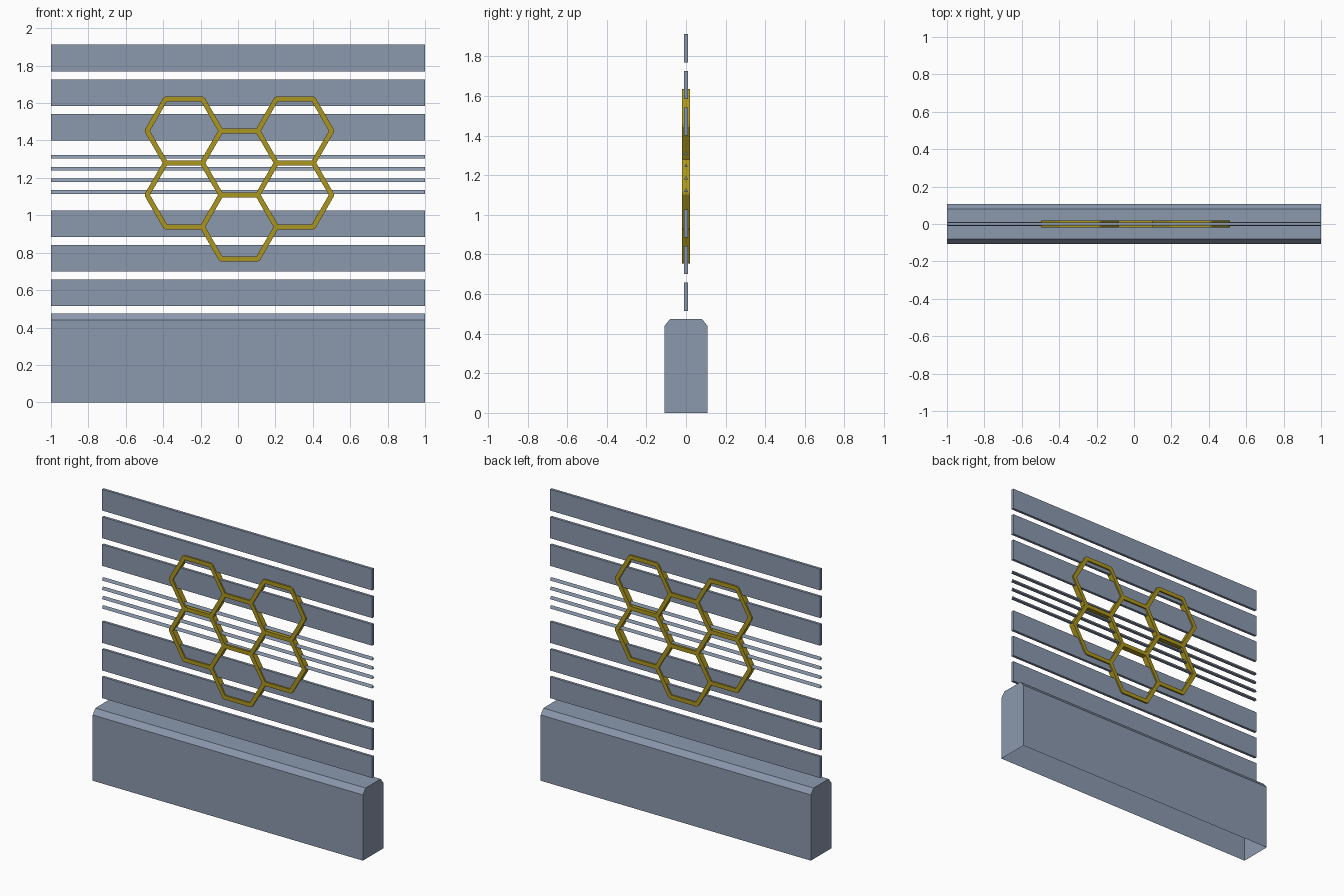
import bpy, bmesh, math
from mathutils import Vector

if "Cube" in bpy.data.objects:
    bpy.data.objects.remove(bpy.data.objects["Cube"])


def material(name, rgb):
    m = bpy.data.materials.new(name)
    m.diffuse_color = (*rgb, 1)
    m.use_nodes = True
    m.node_tree.nodes["Principled BSDF"].inputs["Base Color"].default_value = m.diffuse_color
    return m


slate = material("slate_blue", (0.26, 0.32, 0.42))
gold = material("dark_gold", (0.41, 0.305, 0.013))


def add_object(name, bm, mat):
    bmesh.ops.recalc_face_normals(bm, faces=bm.faces)
    me = bpy.data.meshes.new(name)
    bm.to_mesh(me)
    bm.free()
    me.materials.append(mat)
    ob = bpy.data.objects.new(name, me)
    bpy.context.collection.objects.link(ob)
    return ob


def extrude_x(name, profile, mat, open_bottom=False):
    """Sweep a (y, z) profile along the full width."""
    bm = bmesh.new()
    face = bm.faces.new([bm.verts.new((-1, y, z)) for y, z in profile])
    res = bmesh.ops.extrude_face_region(bm, geom=[face], use_keep_orig=True)
    moved = [g for g in res["geom"] if isinstance(g, bmesh.types.BMVert)]
    bmesh.ops.translate(bm, verts=moved, vec=(2, 0, 0))
    bmesh.ops.recalc_face_normals(bm, faces=bm.faces)
    if open_bottom:
        low = [f for f in bm.faces if f.calc_center_median().z < 1e-4]
        bmesh.ops.delete(bm, geom=low, context="FACES_ONLY")
    return add_object(name, bm, mat)


# Base wall: chamfered top, hollow underneath
extrude_x("base_wall", [(-.108, 0), (.108, 0), (.108, .44), (.08, .475),
                        (-.08, .475), (-.108, .44)], slate, open_bottom=True)

# Flat slats, three below and three above the wires
T = 0.009
for i, z in enumerate((.515, .7, .885, 1.4, 1.585, 1.77)):
    extrude_x(f"slat_{i + 1}", [(-T, z), (T, z), (T, z + .142), (-T, z + .142)], slate)

# Triangular wires
for i in range(4):
    z = 1.115 + i * 0.0625
    extrude_x(f"wire_{i + 1}", [(-.01, z), (.01, z), (0, z + .019)], slate)

# Honeycomb: collect the shared edges of six hexagon cells
R, H, D = 0.1975, 0.0135, 0.019
pitch = R * math.sqrt(3)
cells = [(0, .938), (0, .938 + pitch)]
cells += [(s * 1.5 * R, .938 + pitch * k) for s in (-1, 1) for k in (.5, 1.5)]
points, edges = {}, set()
for cx, cz in cells:
    ring = []
    for k in range(6):
        p = Vector((.0075 + cx + R * math.cos(k * math.pi / 3),
                    cz + R * math.sin(k * math.pi / 3)))
        key = (round(p.x, 3), round(p.y, 3))
        near = [q for q in points if (points[q] - p).length < .01]
        key = near[0] if near else key
        points.setdefault(key, p)
        ring.append(key)
    edges |= {frozenset((ring[k], ring[k - 1])) for k in range(6)}
neighbours = {k: [q for e in edges if k in e for q in e if q != k] for k in points}


def corner(a, b, n):
    """Bar corner at end b of bar a-b on side n: mitred at a joint, else square."""
    d = (points[b] - points[a]).normalized()
    joined = any((points[c] - points[b]).dot(n) > .01 for c in neighbours[b] if c != a)
    return points[b] + n * H - (d * H / math.sqrt(3) if joined else d * 0)


# Honeycomb: a flat bar per edge, blunt fillers at outer corners, then depth
bm = bmesh.new()


def flat(poly):
    f = bm.faces.new([bm.verts.new((p.x, -D, p.y)) for p in poly])
    f.normal_update()
    if f.normal.y > 0:
        f.normal_flip()


for e in edges:
    a, b = tuple(e)
    d = (points[b] - points[a]).normalized()
    n = Vector((-d.y, d.x))
    flat([points[a], corner(b, a, -n), corner(a, b, -n),
          points[b], corner(a, b, n), corner(b, a, n)])
for k, ns in neighbours.items():
    if len(ns) == 2:
        tri = [points[k]]
        inward = points[ns[0]] + points[ns[1]] - 2 * points[k]
        for c in ns:
            d = (points[c] - points[k]).normalized()
            n = Vector((-d.y, d.x))
            tri.append(points[k] + n * H * (-1 if n.dot(inward) > 0 else 1))
        flat(tri)
bmesh.ops.remove_doubles(bm, verts=bm.verts, dist=.0005)
res = bmesh.ops.extrude_face_region(bm, geom=bm.faces[:], use_keep_orig=True)
bmesh.ops.translate(bm, vec=(0, 2 * D, 0),
                    verts=[g for g in res["geom"] if isinstance(g, bmesh.types.BMVert)])
add_object("honeycomb_frame", bm, gold)
